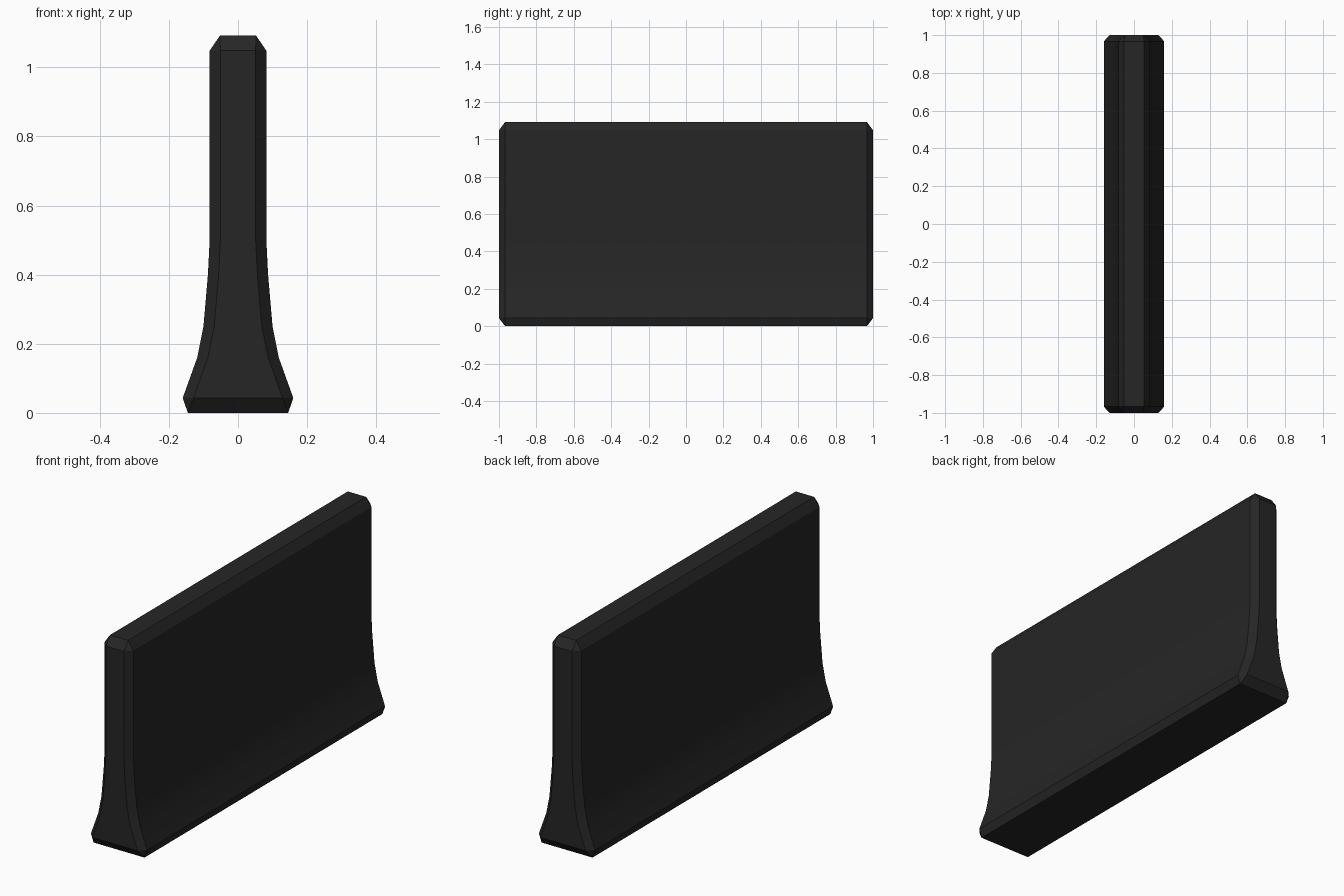
import bpy, bmesh, math

if "Cube" in bpy.data.objects:
    bpy.data.objects.remove(bpy.data.objects["Cube"])

# Half profile of the barrier (x, z), bottom to top, with chamfered foot and top
HALF = [(0.145, 0.0), (0.16, 0.043), (0.118, 0.16), (0.10, 0.25),
        (0.087, 0.40), (0.082, 0.50), (0.082, 1.048), (0.052, 1.092)]
END, SHOULDER, INSET = 1.0, 0.967, 0.031


def mirrored(half):
    """Closed outline from a half profile."""
    return half + [(-x, z) for x, z in reversed(half)]


# End cap outline: flank points moved inward; foot and top rows collapse onto them
flank = [(x - INSET, z) for x, z in HALF[1:-1]]
cap_half = [flank[0]] + flank + [flank[-1]]

bm = bmesh.new()
rings = []
for y, half in ((-END, cap_half), (-SHOULDER, HALF), (SHOULDER, HALF), (END, cap_half)):
    rings.append([bm.verts.new((x, y, z)) for x, z in mirrored(half)])

# Loft between the outlines and close both ends
n = len(rings[0])
for a, b in zip(rings, rings[1:]):
    for i in range(n):
        j = (i + 1) % n
        bm.faces.new((a[i], a[j], b[j], b[i]))
bm.faces.new(rings[0])
bm.faces.new(rings[-1])
bmesh.ops.remove_doubles(bm, verts=bm.verts[:], dist=1e-5)
bmesh.ops.recalc_face_normals(bm, faces=bm.faces[:])

mesh = bpy.data.meshes.new("barrier_wall")
bm.to_mesh(mesh)
bm.free()
barrier = bpy.data.objects.new("barrier_wall", mesh)
bpy.context.collection.objects.link(barrier)

# Dark charcoal colour
mat = bpy.data.materials.new("dark_charcoal")
mat.diffuse_color = (0.019, 0.019, 0.019, 1.0)
mat.use_nodes = True
mat.node_tree.nodes["Principled BSDF"].inputs["Base Color"].default_value = mat.diffuse_color
mesh.materials.append(mat)

# Smooth curved flanks, crisp chamfers
bpy.context.view_layer.objects.active = barrier
barrier.select_set(True)
bpy.ops.object.shade_smooth_by_angle(angle=math.radians(25))
